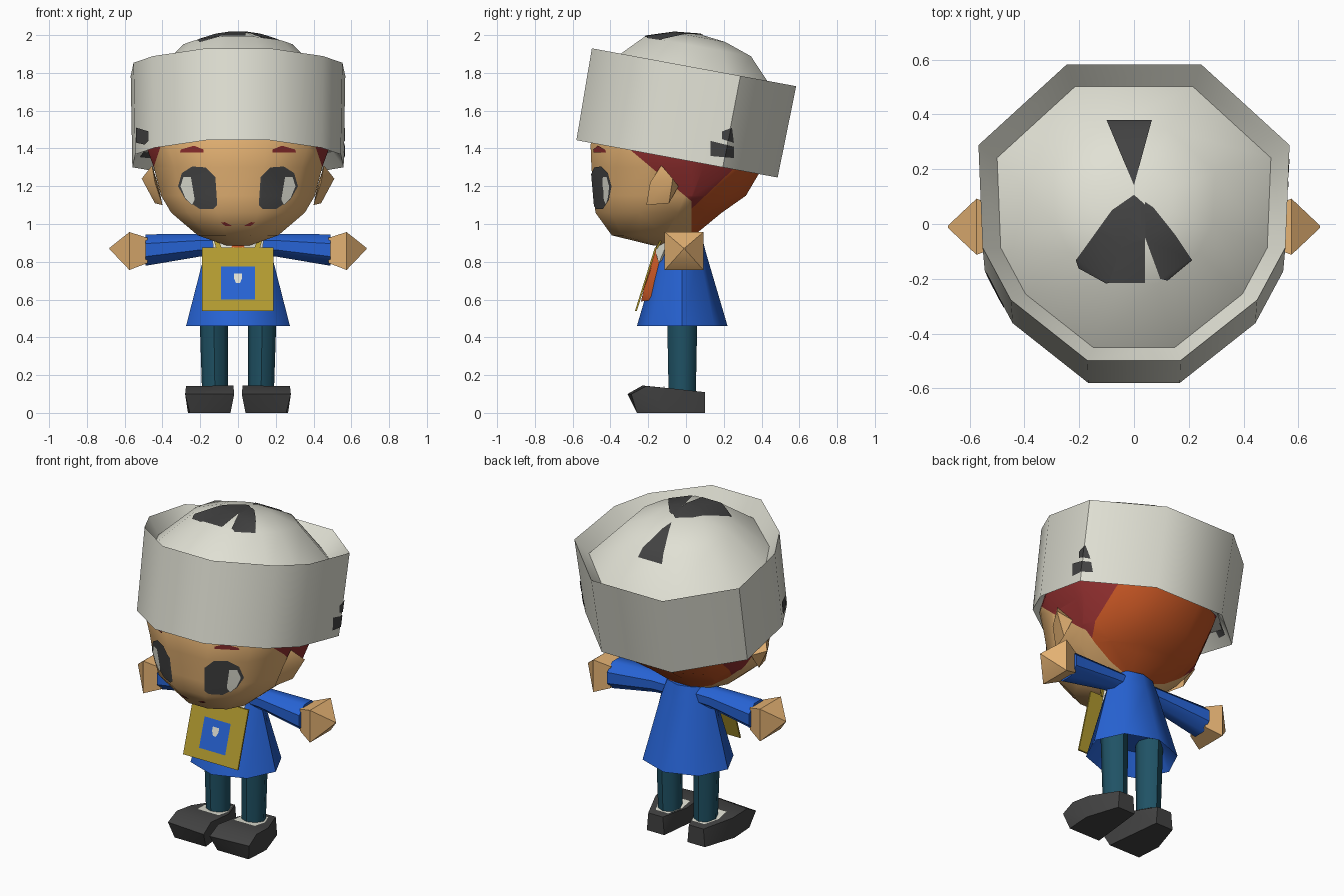
import bpy, bmesh, math
from mathutils import Vector, Matrix

if "Cube" in bpy.data.objects:
    bpy.data.objects.remove(bpy.data.objects["Cube"])

COLOURS = {
    "off_white": (0.75, 0.75, 0.66), "skin": (0.77, 0.44, 0.17), "blue": (0.02, 0.125, 0.66),
    "teal": (0.014, 0.085, 0.13), "charcoal": (0.055, 0.055, 0.055), "mustard": (0.45, 0.33, 0.03),
    "orange": (0.55, 0.09, 0.017), "dark_red": (0.28, 0.028, 0.028)}
MATS = {}
for name, rgb in COLOURS.items():
    MATS[name] = bpy.data.materials.new(name)
    MATS[name].diffuse_color = (*rgb, 1)


def finish(bm, name, *mats):
    bmesh.ops.recalc_face_normals(bm, faces=bm.faces)
    me = bpy.data.meshes.new(name)
    bm.to_mesh(me)
    bm.free()
    ob = bpy.data.objects.new(name, me)
    bpy.context.collection.objects.link(ob)
    for m in mats:
        me.materials.append(MATS[m])
    return ob


def loft(rings, cap=(True, True)):
    bm = bmesh.new()
    vs = [[bm.verts.new(p) for p in r] for r in rings]
    n = len(vs[0])
    for a, b in zip(vs, vs[1:]):
        for i in range(n):
            j = (i + 1) % n
            bm.faces.new((a[i], a[j], b[j], b[i]))
    for use, r in zip(cap, (vs[0][::-1], vs[-1])):
        if use:
            bm.faces.new(r)
    bmesh.ops.remove_doubles(bm, verts=bm.verts, dist=0.0005)
    return bm


def hull(points):
    bm = bmesh.new()
    for p in points:
        bm.verts.new(p)
    bmesh.ops.convex_hull(bm, input=bm.verts)
    return bm


def ring(z, rx, ry, cx=0, cy=0, n=8, power=1.0, turn=0.0):
    def f(t):
        return math.copysign(abs(t) ** power, t)
    angles = [2 * math.pi * (i + turn) / n for i in range(n)]
    return [(cx + rx * f(math.cos(a)), cy + ry * f(math.sin(a)), z) for a in angles]


# Thin painted piece: a copy of the target's skin clipped to a convex outline
AXES = {"front": ((1, 0, 0), (0, 0, 1), (0, -1, 0)), "top": ((1, 0, 0), (0, 1, 0), (0, 0, 1)),
        "right": ((0, 1, 0), (0, 0, 1), (1, 0, 0)), "left": ((0, 1, 0), (0, 0, 1), (-1, 0, 0))}


def decal(target, name, mat, view, outline, lift=0.005):
    u, v, d = (Vector(a) for a in AXES[view])
    bm = bmesh.new()
    bm.from_mesh(target.data)
    bmesh.ops.delete(bm, geom=[f for f in bm.faces if f.normal.dot(d) < 0.08], context='FACES')
    pts = [u * a + v * b for a, b in outline]
    mid = sum(pts, Vector()) / len(pts)
    for p, q in zip(pts, pts[1:] + pts[:1]):
        no = (q - p).cross(d)
        if no.dot(mid - p) > 0:
            no = -no
        bmesh.ops.bisect_plane(bm, geom=bm.verts[:] + bm.edges[:] + bm.faces[:],
                               plane_co=p, plane_no=no, clear_outer=True)
    bm.normal_update()
    for vert, n in [(w, w.normal.copy()) for w in bm.verts]:
        vert.co += n * lift
    for f in bm.faces:
        f.material_index = 0
    me = bpy.data.meshes.new(name)
    bm.to_mesh(me)
    bm.free()
    me.materials.append(MATS[mat])
    bpy.context.collection.objects.link(bpy.data.objects.new(name, me))


def flip(pts, s):
    return [(s * p[0], *p[1:]) for p in pts]


# Hat: tilted ten-sided band with funnel rim, and a domed crown
tilt = Matrix.Translation((0, -0.0475, 1.345)) @ Matrix.Rotation(math.radians(-10.5), 4, 'X')
half = [(0.17, -0.55), (0.45, -0.325), (0.553, -0.13), (0.568, 0.25), (0.245, 0.55)]
plan = half + [(-x, y) for x, y in half[::-1]]


def hat_ring(scale, z):
    return [tilt @ Vector((x * scale, y * scale, z)) for x, y in plan]


band = finish(loft([hat_ring(0.88, 0.08), hat_ring(0.985, 0), hat_ring(1, 0.493), hat_ring(0.88, 0.4)],
                   (True, False)), "hat_band", "off_white")
crown = finish(loft([hat_ring(0.88, 0.4), hat_ring(0.52, 0.605), hat_ring(0.25, 0.655), hat_ring(0, 0.67)],
                    (False, False)), "hat_crown", "off_white")
for i, shape in enumerate([
        [(0, 0.14), (-0.1, 0.375), (0.065, 0.375)],
        [(0, 0.105), (-0.08, 0.05), (-0.21, -0.13), (-0.2, -0.16), (-0.1, -0.215), (0.04, -0.215), (0.04, 0.07)],
        [(0.04, 0.08), (0.04, -0.05), (0.095, -0.2), (0.12, -0.205), (0.21, -0.13), (0.15, -0.04), (0.07, 0.06)]]):
    decal(crown, f"crown_mark_{i}", "charcoal", "top", shape)
decal(band, "band_mark_right_a", "charcoal", "right", [(0.13, 1.36), (0.25, 1.35), (0.25, 1.41), (0.13, 1.44)])
decal(band, "band_mark_right_b", "charcoal", "right", [(0.19, 1.45), (0.25, 1.43), (0.24, 1.51), (0.19, 1.49)])
decal(band, "band_mark_left", "charcoal", "front",
      [(-0.535, 1.43), (-0.49, 1.42), (-0.47, 1.44), (-0.47, 1.49), (-0.535, 1.51)])

# Head: lofted rings, hair split off along slanted planes
head_rows = [(0.885, 0.06, -0.17, -0.06), (0.94, 0.22, -0.40, 0.05), (1.06, 0.365, -0.49, 0.20),
             (1.15, 0.42, -0.50, 0.33), (1.30, 0.46, -0.515, 0.42), (1.42, 0.505, -0.52, 0.44),
             (1.54, 0.50, -0.47, 0.44)]
bm = loft([ring(z, rx, (b - f) / 2, 0, (f + b) / 2, 12, 0.9, 0.5) for z, rx, f, b in head_rows])
SLANT, BACK = Vector((0, 0.26, 0.31)), Vector((0, 1, -1.05))
HAIR_CO, BACK_CO = Vector((0, 0.03, 1.12)), Vector((0, 0.05, 1.1))
for co, no in ((HAIR_CO, SLANT), (HAIR_CO, Vector((0, 1, 0))), (BACK_CO, BACK)):
    bmesh.ops.bisect_plane(bm, geom=bm.verts[:] + bm.edges[:] + bm.faces[:], plane_co=co, plane_no=no)
for f in bm.faces:
    c = f.calc_center_median()
    if c.y > HAIR_CO.y or (c - HAIR_CO).dot(SLANT) > 0:
        f.material_index = 2 if c.y > HAIR_CO.y and (c - BACK_CO).dot(BACK) > 0 else 1
head = finish(bm, "head", "skin", "dark_red", "orange")

# Face details and ears
for s, side in ((-1, "left"), (1, "right")):
    decal(head, f"eye_{side}", "charcoal", "front", flip(
        [(0.315, 1.2), (0.295, 1.27), (0.24, 1.305), (0.17, 1.3), (0.12, 1.25), (0.11, 1.1),
         (0.13, 1.08), (0.2, 1.08), (0.275, 1.13)], s))
    decal(head, f"eye_shine_{side}", "off_white", "front", flip(
        [(0.3, 1.2), (0.285, 1.25), (0.245, 1.25), (0.225, 1.13), (0.24, 1.1), (0.275, 1.14)], s), 0.009)
    decal(head, f"brow_{side}", "dark_red", "front", flip(
        [(0.305, 1.38), (0.3, 1.395), (0.23, 1.415), (0.18, 1.395), (0.18, 1.38)], s))
    decal(head, f"mouth_{side}", "dark_red", "front", flip(
        [(0, 0.975), (0.045, 0.975), (0.09, 1.01), (0.07, 1.013), (0.03, 0.992), (0, 0.992)], s))
    finish(hull(flip([(0.40, -0.21, 1.1), (0.44, -0.19, 1.22), (0.455, -0.13, 1.31), (0.51, -0.07, 1.24),
                      (0.44, -0.09, 1.11), (0.42, -0.04, 1.2)], s)), f"ear_{side}", "skin")

# Neck and flared tunic with a recessed underside
finish(loft([ring(z, 0.06, 0.06, 0, -0.04) for z in (0.85, 0.95)]), "neck", "skin")
finish(loft([ring(0.58, 0.19, 0.15, 0, -0.02), ring(0.46, 0.275, 0.24, 0, -0.02),
             ring(0.85, 0.175, 0.125, 0, -0.02), ring(0.95, 0.13, 0.09, 0, -0.01)]), "tunic", "blue")


def cross(x, ry, rz, cz, n, turn, s):
    return [(s * x, -0.01 + a, cz + b) for a, b, _ in ring(0, ry, rz, 0, 0, n, 1, turn)]


for s, side in ((-1, "left"), (1, "right")):
    # Sleeve and pointed mitten hand
    finish(loft([cross(0.08, 0.07, 0.06, 0.89, 8, 0.5, s), cross(0.2, 0.07, 0.065, 0.888, 8, 0.5, s),
                 cross(0.49, 0.095, 0.09, 0.862, 8, 0.5, s)]), f"sleeve_{side}", "blue")
    finish(loft([cross(0.48, 0.095, 0.095, 0.86, 4, 0.5, s), cross(0.575, 0.145, 0.142, 0.857, 4, 0.5, s),
                 cross(0.68, 0.005, 0.005, 0.87, 4, 0.5, s)]), f"hand_{side}", "skin")
    # Leg
    finish(loft([ring(0.1, 0.068, 0.072, s * 0.122, -0.02), ring(0.62, 0.077, 0.082, s * 0.13, -0.02)]),
           f"leg_{side}", "teal")
    # Shoe with wide toe and narrow heel
    shoe = finish(hull(flip([(0.04, -0.26, 0), (0.255, -0.26, 0), (0.265, -0.1, 0), (0.2, 0.1, 0), (0.08, 0.1, 0),
                             (0.02, -0.31, 0.1), (0.28, -0.29, 0.1), (0.025, -0.23, 0.145), (0.275, -0.21, 0.142),
                             (0.265, -0.08, 0.13), (0.03, -0.05, 0.126), (0.19, 0.1, 0.11), (0.09, 0.1, 0.11)], s)),
                  f"shoe_{side}", "charcoal")
    decal(shoe, f"sock_{side}", "off_white", "top",
          flip([(0.05, -0.12), (0.2, -0.12), (0.21, -0.03), (0.17, 0.06), (0.08, 0.06), (0.045, -0.03)], s))
    # Collar flap and bag strap
    finish(hull(flip([(0.02, -0.165, 0.87), (0.14, -0.08, 0.945), (0.12, -0.145, 0.79), (0.02, -0.12, 0.94),
                      (0.06, -0.06, 0.88)], s)), f"collar_{side}", "off_white")
    finish(hull(flip([(x, y + d, z) for d in (0, 0.012) for x, y, z in
                      ((0.085, -0.162, 0.87), (0.115, -0.162, 0.87), (0.14, -0.115, 0.955), (0.12, -0.115, 0.955))],
                     s)), f"strap_{side}", "mustard")

# Neckerchief hanging under the bag
finish(hull([(x * k, y, z) for k in (-1, 1) for x, y, z in
             ((0.02, -0.15, 0.91), (0.06, -0.165, 0.82), (0.09, -0.225, 0.65), (0.05, -0.238, 0.59),
              (0.05, -0.12, 0.87), (0.09, -0.16, 0.6))]), "neckerchief", "orange")

# Flat square bag with emblem
bag = finish(hull([(x, y + d, z) for x in (-0.19, 0.187) for d in (0, 0.01)
                   for y, z in ((-0.165, 0.875), (-0.27, 0.54))]), "chest_bag", "mustard")
decal(bag, "bag_patch", "blue", "front", [(-0.09, 0.6), (0.09, 0.6), (0.09, 0.775), (-0.09, 0.775)], 0.004)
decal(bag, "bag_dot", "off_white", "front",
      [(-0.01, 0.685), (0.01, 0.685), (0.022, 0.71), (0.022, 0.735), (-0.022, 0.735), (-0.022, 0.71)], 0.008)

# Soft shading that keeps the strong edges
bpy.ops.object.select_all(action='SELECT')
bpy.context.view_layer.objects.active = band
bpy.ops.object.shade_smooth_by_angle(angle=math.radians(46))

for m in bpy.data.materials:
    if m.users and not m.is_grease_pencil:
        m.use_nodes = True
        m.node_tree.nodes["Principled BSDF"].inputs["Base Color"].default_value = m.diffuse_color
